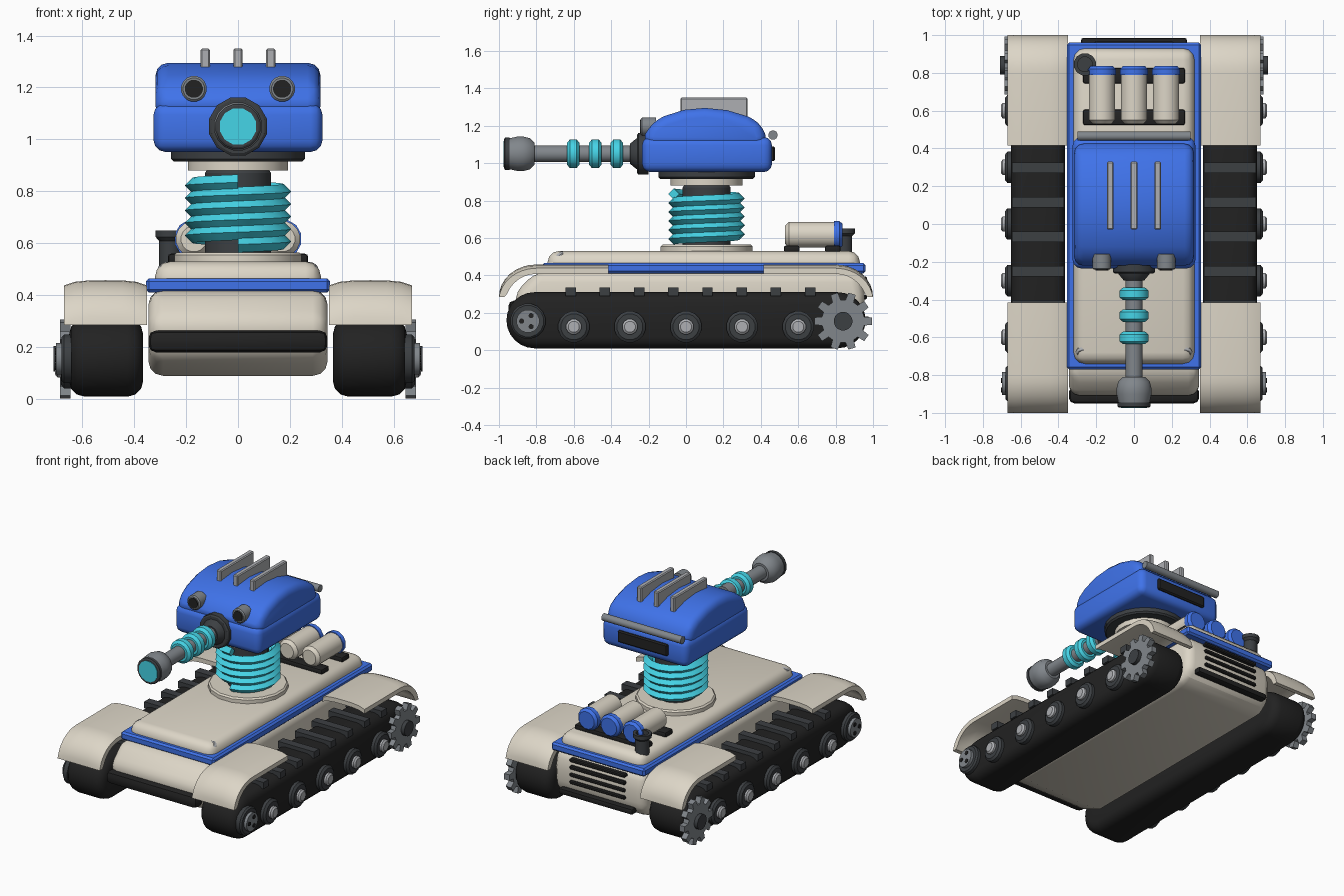
import bpy, bmesh
from math import sin, cos, pi, radians
from mathutils import Vector

if "Cube" in bpy.data.objects:
    bpy.data.objects.remove(bpy.data.objects["Cube"])

COLORS = {
    "beige": (0.72, 0.67, 0.57), "blue": (0.05, 0.17, 0.82), "cyan": (0.06, 0.66, 0.80),
    "black": (0.016, 0.016, 0.016), "dark": (0.045, 0.05, 0.055),
    "steel": (0.22, 0.24, 0.26), "silver": (0.42, 0.43, 0.45),
}
MATS = {}
for key, rgb in COLORS.items():
    MATS[key] = bpy.data.materials.new(key)
    MATS[key].diffuse_color = (*rgb, 1)


def finish(bm, name, color, bevel=0, seg=2):
    bmesh.ops.recalc_face_normals(bm, faces=bm.faces)
    if bevel:
        edges = [e for e in bm.edges if e.is_manifold and e.calc_face_angle() > radians(28)]
        bmesh.ops.bevel(bm, geom=edges, offset=bevel, segments=seg, profile=0.5,
                        affect='EDGES', clamp_overlap=True)
    me = bpy.data.meshes.new(name)
    bm.to_mesh(me)
    bm.free()
    me.shade_smooth()
    me.set_sharp_from_angle(angle=radians(32))
    me.materials.append(MATS[color])
    ob = bpy.data.objects.new(name, me)
    bpy.context.collection.objects.link(ob)
    return ob


def loft(name, rings, color, bevel=0, seg=2):
    """Skin closed rings of points and cap both ends."""
    bm = bmesh.new()
    rows = [[bm.verts.new(p) for p in r] for r in rings]
    n = len(rows[0])
    for a, b in zip(rows, rows[1:]):
        for i in range(n):
            bm.faces.new((a[i], a[(i + 1) % n], b[(i + 1) % n], b[i]))
    bm.faces.new(rows[0])
    bm.faces.new(rows[-1])
    return finish(bm, name, color, bevel, seg)


def prism(name, yz, x0, x1, color, bevel=0, seg=2):
    return loft(name, [[(x, y, z) for y, z in yz] for x in (x0, x1)], color, bevel, seg)


def box(name, x, y, z, color, bevel=0, seg=2):
    return prism(name, [(y[0], z[0]), (y[1], z[0]), (y[1], z[1]), (y[0], z[1])],
                 x[0], x[1], color, bevel, seg)


def lathe(name, centre, axis, profile, color, sides=16):
    """Turn (radius, height) points around an axis."""
    q = Vector((0, 0, 1)).rotation_difference(Vector(axis))
    c = Vector(centre)
    rings = [[c + q @ Vector((r * cos(2 * pi * (i + .5) / sides), r * sin(2 * pi * (i + .5) / sides), h))
              for i in range(sides)] for r, h in profile]
    return loft(name, rings, color)


def disc(name, centre, axis, r, h, color, sides=16):
    return lathe(name, centre, axis, [(r, 0), (r, h)], color, sides)


UP, FWD, BACK = (0, 0, 1), (0, -1, 0), (0, 1, 0)

# hull, blue trim plate and deck
prism("hull", [(-.72, .09), (-.88, .16), (-.92, .30), (-.80, .42), (.93, .42), (.955, .30),
               (.95, .16), (.86, .09)], -.345, .345, "beige", .07, 3)
box("trim_plate", (-.355, .355), (-.77, .96), (.41, .465), "blue", .012, 1)
box("deck", (-.32, .32), (-.74, .93), (.40, .53), "beige", .06, 3)
box("front_bumper", (-.345, .345), (-.95, -.86), (.18, .265), "black", .03)
box("rear_bumper", (-.28, .28), (.93, .985), (.14, .18), "black", .012)
for i in range(4):
    z = .22 + i * .05
    box("rear_grille_slat", (-.21, .21), (.93, .967), (z, z + .024), "black", .006, 1)

# tracks, fenders and running gear on both sides
for s in (-1, 1):
    stadium = []
    for cy, a0 in ((-.81, pi / 2), (.81, -pi / 2)):
        for i in range(13):
            a = a0 + pi * i / 12
            stadium.append((cy + .15 * cos(a), .16 + .15 * sin(a)))
    prism("track", stadium, s * .365, s * .65, "black", .06, 3)
    for i in range(8):
        y = -.617 + .183 * i
        box("track_lug", (s * .37, s * .645), (y - .028, y + .028), (.29, .335), "dark")

    # crowned fender shell, curving down at its outer end
    for d in (-1, 1):
        path = [(.415, .458)] + [(.80 + .2 * sin(a), .285 + .173 * cos(a))
                                 for a in [i * pi / 16 for i in range(9)]]
        ts = (-1, -.75, -.4, 0, .4, .75, 1)
        inner = [(y - .03 * max(0, (y - .8) / .2), z - .03 * (z > .3)) for y, z in path]
        rings = []
        for t in ts:
            drop = .02 * t ** 4
            x = s * (.51 + .16 * t)
            rings.append([(x, d * y, z - drop * (z > .3)) for y, z in path + inner[::-1]])
        loft("fender", rings, "beige")

    # road wheels with hubs
    for i in range(5):
        c = (s * .64, -.6 + .3 * i, .125)
        lathe("road_wheel", c, (s, 0, 0), [(.085, 0), (.085, .03), (.07, .042)], "dark")
        lathe("wheel_hub", c, (s, 0, 0), [(.042, 0), (.042, .055), (.03, .065)], "silver", 12)

    # front idler with three holes
    c = (s * .64, -.845, .155)
    lathe("idler_rim", c, (s, 0, 0), [(.095, 0), (.095, .03), (.085, .04)], "dark")
    disc("idler_disc", c, (s, 0, 0), .062, .06, "steel")
    for k in range(3):
        a = 2 * pi * k / 3 + pi
        disc("idler_hole", (c[0], c[1] + .034 * cos(a), c[2] + .034 * sin(a)),
             (s, 0, 0), .014, .065, "black", 10)

    # rear toothed drive sprocket
    gear = []
    for k in range(10):
        for r, da in ((.115, -.2), (.155, -.13), (.155, .13), (.115, .2)):
            a = 2 * pi * k / 10 + da
            gear.append((.84 + r * cos(a), .155 + r * sin(a)))
    prism("sprocket", gear, s * .645, s * .685, "steel")
    disc("sprocket_hub", (s * .64, .84, .155), (s, 0, 0), .05, .07, "dark")

    # headlights on the deck
    ax = Vector((0, -.6, .8))
    c = Vector((s * .27, -.66, .47))
    lathe("headlight", c, ax, [(.04, 0), (.04, .04), (.03, .052)], "silver", 12)

# spring neck
CY = .11
lathe("neck_base", (0, CY, .51), UP, [(.25, 0), (.25, .045), (.24, .055)], "beige", 16)
lathe("neck_column", (0, CY, .54), UP, [(.13, 0), (.13, .33), (.11, .36)], "dark", 16)
rings = []
for i in range(5 * 16 + 1):
    a, z = 2 * pi * i / 16 - pi / 2, .595 + .24 * i / 80
    rings.append([(r * cos(a), CY + r * sin(a), z + h)
                  for r, h in ((.205, 0), (.175, .03), (.145, 0), (.175, -.03))])
loft("neck_spring", rings, "cyan")
disc("neck_collar", (0, CY, .88), UP, .195, .04, "beige", 20)
lathe("turret_ring", (0, CY, .915), UP, [(.25, 0), (.26, .01), (.26, .04)], "dark", 24)

# turret
box("turret_lower", (-.325, .325), (-.235, .46), (.952, 1.14), "blue", .045, 3)
prism("turret_dome", [(-.22, 1.08), (-.22, 1.15), (-.195, 1.205), (-.12, 1.25), (-.01, 1.285),
                      (.1, 1.295), (.22, 1.283), (.33, 1.25), (.405, 1.21), (.425, 1.15),
                      (.425, 1.08)], -.318, .318, "blue", .05, 3)
for x in (-.126, 0, .126):
    box("turret_fin", (x - .018, x + .018), (-.03, .33), (1.22, 1.35), "silver", .006, 1)
for x in (-.17, .17):
    lathe("eye_rim", (x, -.16, 1.195), FWD, [(.05, 0), (.05, .075), (.042, .082)], "steel")
    disc("eye_lens", (x, -.16, 1.195), FWD, .035, .086, "black")
box("rear_vent", (-.19, .19), (.44, .475), (1.01, 1.09), "black", .008, 1)
disc("rear_handle", (-.3, .465, 1.15), (1, 0, 0), .025, .6, "steel", 12)

# barrel with energy rings and muzzle
BZ = 1.05
lathe("barrel_mount_plate", (0, -.2, BZ), FWD, [(.115, 0), (.115, .055), (.105, .062)], "dark", 12)
lathe("barrel_mount_cone", (0, -.24, BZ), FWD, [(.09, 0), (.085, .025), (.055, .06)], "dark", 12)
disc("barrel", (0, -.25, BZ), FWD, .045, .57, "steel", 16)
for y in (-.37, -.485, -.603):
    lathe("barrel_ring", (0, y, BZ), BACK,
          [(.06, -.033), (.078, -.018), (.078, .018), (.06, .033)], "cyan", 16)
lathe("muzzle", (0, -.81, BZ), FWD,
      [(.06, 0), (.085, .025), (.094, .06), (.094, .09), (.082, .145)], "steel", 16)
lathe("muzzle_band", (0, -.945, BZ), FWD, [(.088, 0), (.088, .022), (.08, .027)], "dark", 16)
disc("muzzle_lens", (0, -.95, BZ), FWD, .072, .025, "cyan", 12)

# rear canisters, straps and exhaust
for x in (-.17, 0, .17):
    lathe("canister", (x, .53, .617), BACK, [(.05, 0), (.07, .02), (.07, .27)], "beige", 16)
    lathe("canister_cap", (x, .79, .617), BACK, [(.076, 0), (.076, .03), (.06, .047)], "blue", 12)
for y in (.565, .785):
    box("canister_strap", (-.27, .27), (y - .042, y + .042), (.52, .56), "black", .012)
lathe("exhaust", (-.26, .845, .5), UP,
      [(.045, 0), (.045, .11), (.06, .125), (.06, .15), (.04, .15), (.04, .12)], "dark", 12)

for m in bpy.data.materials:
    if m.users and not m.is_grease_pencil:
        m.use_nodes = True
        m.node_tree.nodes["Principled BSDF"].inputs["Base Color"].default_value = m.diffuse_color
